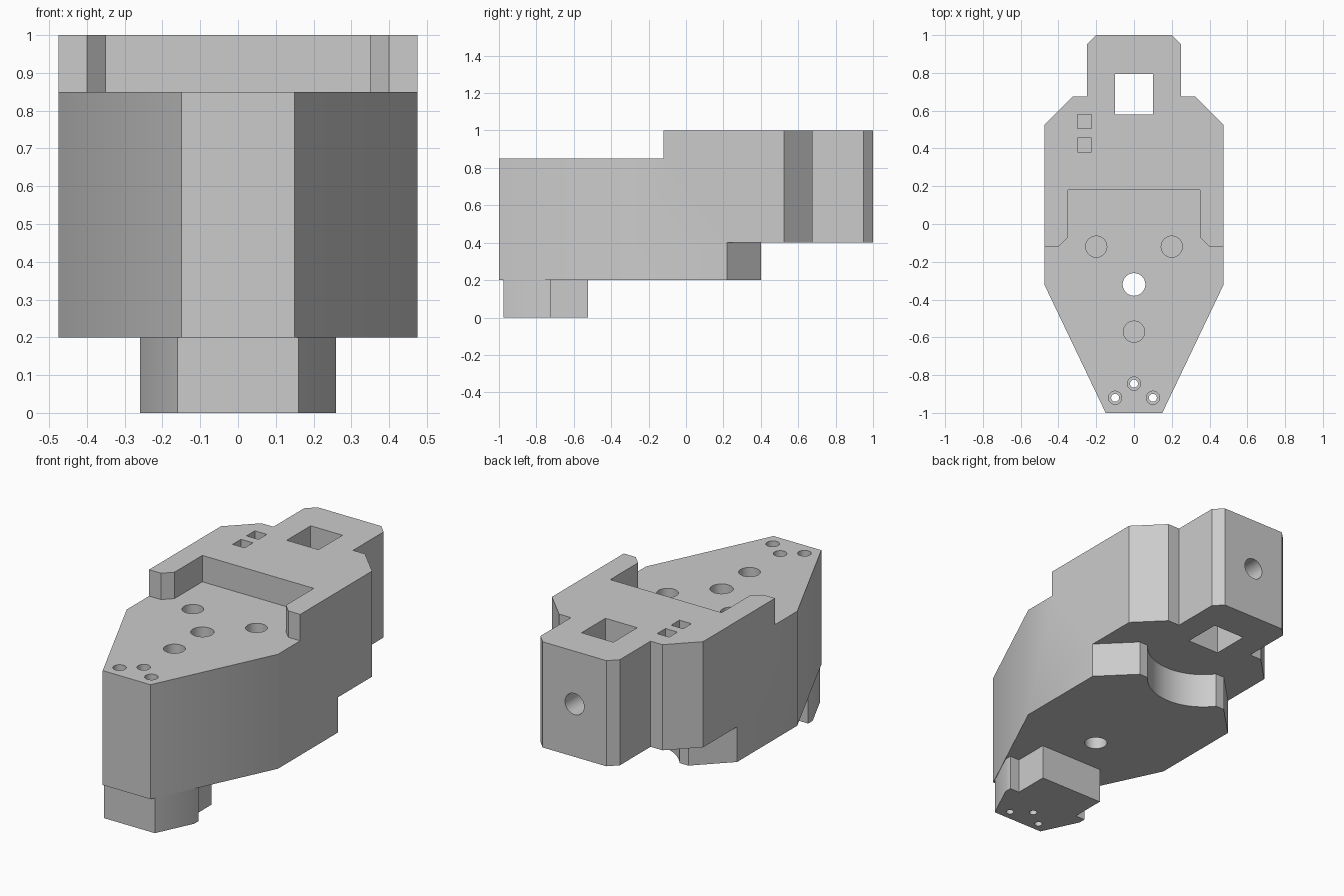
import bpy, bmesh, math

cube = bpy.data.objects.get("Cube")
if cube:
    bpy.data.objects.remove(cube, do_unlink=True)

grey = bpy.data.materials.new("plain grey")
grey.use_nodes = True
grey.diffuse_color = (0.6, 0.6, 0.6, 1)
grey.node_tree.nodes["Principled BSDF"].inputs["Base Color"].default_value = (0.6, 0.6, 0.6, 1)


def prism(name, outline, z0, z1):
    """Extrude a flat outline from z0 to z1."""
    bm = bmesh.new()
    face = bm.faces.new([bm.verts.new((x, y, z0)) for x, y in outline])
    top = bmesh.ops.extrude_face_region(bm, geom=[face])["geom"]
    bmesh.ops.translate(bm, vec=(0, 0, z1 - z0),
                        verts=[v for v in top if isinstance(v, bmesh.types.BMVert)])
    bmesh.ops.recalc_face_normals(bm, faces=bm.faces)
    mesh = bpy.data.meshes.new(name)
    bm.to_mesh(mesh)
    bm.free()
    mesh.materials.append(grey)
    obj = bpy.data.objects.new(name, mesh)
    bpy.context.collection.objects.link(obj)
    return obj


def mirrored(half):
    """Close a right-hand half outline across x = 0."""
    return half + [(-x, y) for x, y in reversed(half)]


def circle(x, y, r, n=48):
    return [(x + r * math.cos(math.tau * i / n), y + r * math.sin(math.tau * i / n))
            for i in range(n)]


def box(x0, x1, y0, y1):
    return [(x0, y0), (x1, y0), (x1, y1), (x0, y1)]


def combine(target, tool, operation="DIFFERENCE"):
    """Apply a boolean and remove its tool."""
    tool.hide_render = True
    mod = target.modifiers.new("cut", "BOOLEAN")
    mod.operation, mod.solver, mod.object = operation, "EXACT", tool
    bpy.context.view_layer.objects.active = target
    bpy.ops.object.modifier_apply(modifier=mod.name)
    bpy.data.objects.remove(tool, do_unlink=True)


# Main body
body = prism("body", mirrored([(0.15, -1), (0.475, -0.32), (0.475, 0.525), (0.325, 0.675),
                               (0.25, 0.675), (0.25, 0.95), (0.2, 1)]), 0.2, 1)

# Lowered front deck with two side arms left standing
deck = mirrored([(0.6, -1.1), (0.6, -0.12), (0.4, -0.12), (0.35, -0.07), (0.35, 0.18)])
combine(body, prism("deck_cutter", deck, 0.85, 1.1))

# Raised rear underside, ending in two prongs around a round recess
arc_y, arc_r = 0.58, 0.3
start = math.asin((arc_y - 0.4) / arc_r)
steps = 16
arc = [(arc_r * math.cos(a), arc_y - arc_r * math.sin(a))
       for a in (start + (math.pi / 2 - start) * i / steps for i in range(steps))]
under = mirrored([(0.6, 1.1), (0.6, 0.095), (0.295, 0.4)] + arc)
combine(body, prism("underside_cutter", under, 0.1, 0.4))

# Foot below the nose
foot = mirrored([(0.16, -0.975), (0.26, -0.765), (0.26, -0.725), (0.2, -0.725), (0.2, -0.525)])
combine(body, prism("foot", foot, 0, 0.25), "UNION")

# Square shaft and two small square pits
combine(body, prism("shaft_cutter", box(-0.1, 0.1, 0.58, 0.795), 0.1, 1.1))
for y in (0.38, 0.505):
    combine(body, prism("pit_cutter", box(-0.3, -0.225, y, y + 0.075), 0.95, 1.1))

# Round holes: one through, three blind
combine(body, prism("through_cutter", circle(0, -0.32, 0.06), 0.1, 1.1))
for x, y in ((-0.2, -0.12), (0.2, -0.12), (0, -0.57)):
    combine(body, prism("blind_cutter", circle(x, y, 0.056), 0.5, 1.1))

# Counterbored screw holes through the nose and foot
for x, y in ((0, -0.845), (-0.1, -0.92), (0.1, -0.92)):
    combine(body, prism("bore_cutter", circle(x, y, 0.035), 0.25, 1.1))
    combine(body, prism("screw_cutter", circle(x, y, 0.021, 32), -0.1, 0.6))

# Round hole from the rear face into the shaft
pin = prism("rear_cutter", circle(0, 0, 0.06), -0.2, 0.2)
pin.rotation_euler.x = math.pi / 2
pin.location = (0, 0.9, 0.7)
bpy.context.view_layer.update()
combine(body, pin)

bpy.ops.object.select_all(action="DESELECT")
body.select_set(True)
bpy.context.view_layer.objects.active = body
bpy.ops.object.shade_smooth_by_angle(angle=math.radians(30))
